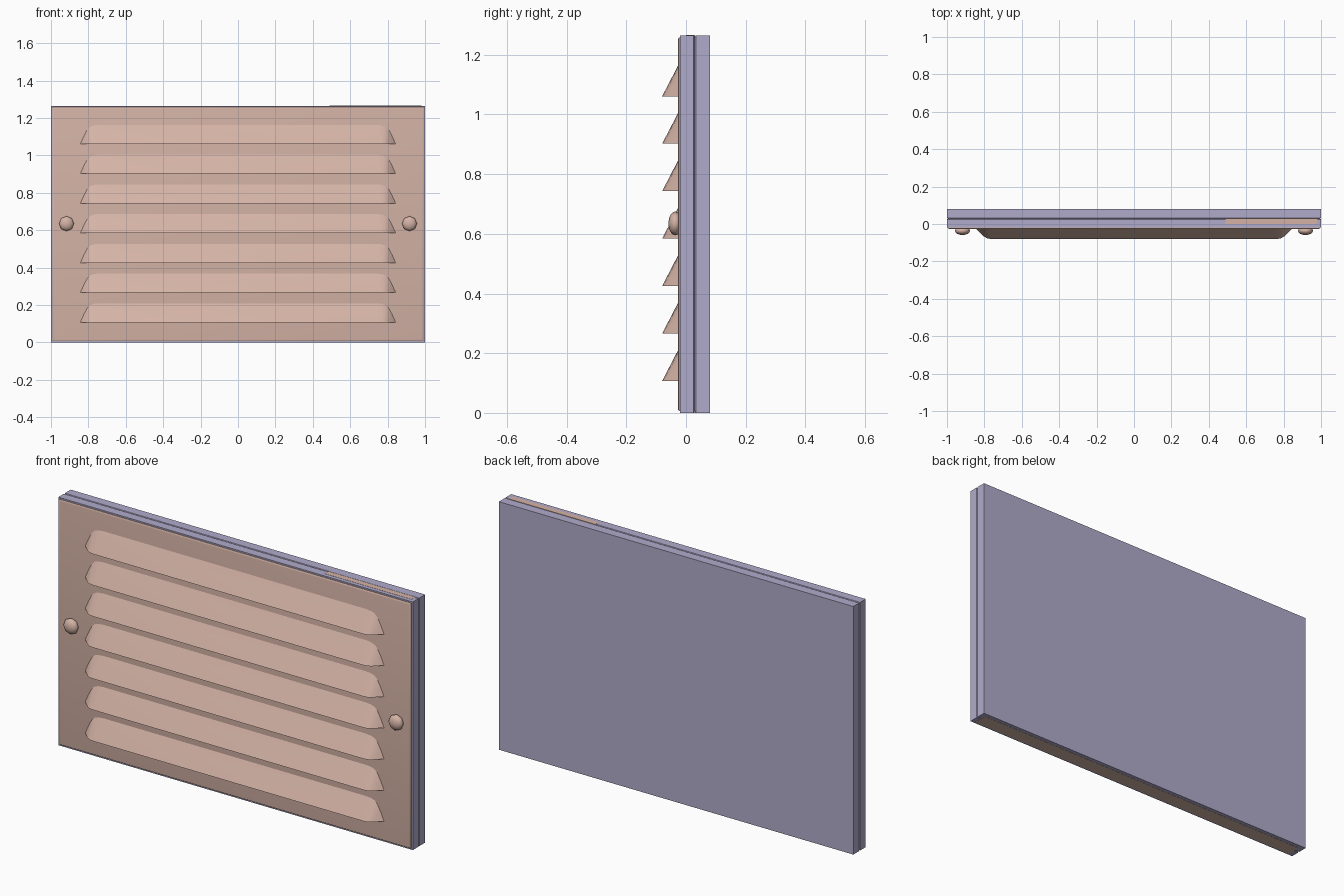
import bpy, bmesh, math
from mathutils import Matrix

if "Cube" in bpy.data.objects:
    bpy.data.objects.remove(bpy.data.objects["Cube"])

W, H = 1.0, 1.265
FRONT = -0.027


def material(name, col):
    m = bpy.data.materials.new(name)
    m.diffuse_color = (*col, 1)
    m.use_nodes = True
    m.node_tree.nodes["Principled BSDF"].inputs["Base Color"].default_value = m.diffuse_color
    return m


pink = material("dusty pink", (0.66, 0.45, 0.38))
lilac = material("greyish lilac", (0.44, 0.41, 0.60))


def finish(bm, name, mat, smooth=None):
    bmesh.ops.recalc_face_normals(bm, faces=bm.faces[:])
    me = bpy.data.meshes.new(name)
    bm.to_mesh(me)
    bm.free()
    me.materials.append(mat)
    ob = bpy.data.objects.new(name, me)
    bpy.context.collection.objects.link(ob)
    if smooth:
        bpy.ops.object.select_all(action='DESELECT')
        ob.select_set(True)
        bpy.context.view_layer.objects.active = ob
        bpy.ops.object.shade_smooth_by_angle(angle=math.radians(smooth))
    return ob


def rings(name, mat, sections, smooth=None):
    """Stack rectangular rings along y: (y, inset from the outer edge)."""
    bm = bmesh.new()
    loops = []
    for y, i in sections:
        loops.append([bm.verts.new(p) for p in (
            (-W + i, y, i), (W - i, y, i), (W - i, y, H - i), (-W + i, y, H - i))])
    for a, b in zip(loops, loops[1:]):
        for k in range(4):
            bm.faces.new((a[k], a[(k + 1) % 4], b[(k + 1) % 4], b[k]))
    bm.faces.new(loops[0])
    bm.faces.new(loops[-1])
    return finish(bm, name, mat, smooth)


def box(name, mat, x0, x1, y0, y1, z0, z1):
    bm = bmesh.new()
    bmesh.ops.create_cube(bm, size=1)
    bmesh.ops.scale(bm, vec=(x1 - x0, y1 - y0, z1 - z0), verts=bm.verts)
    bmesh.ops.translate(bm, vec=((x0 + x1) / 2, (y0 + y1) / 2, (z0 + z1) / 2), verts=bm.verts)
    return finish(bm, name, mat)


# Rear housing with a fine seam around its edge
rings("housing", lilac, [(-0.02, 0), (0.025, 0), (0.029, 0.006), (0.033, 0), (0.08, 0)])

# Front plate with softened rim
rings("front_plate", pink, [(-0.019, 0.007), (-0.023, 0.007), (-0.026, 0.010), (FRONT, 0.015)], 40)

# Plate flanges showing through the top and bottom of the housing
box("top_flange", pink, 0.49, 0.98, 0.0, 0.03, H - 0.01, H + 0.0008)
box("bottom_flange", pink, -0.975, 0.975, -0.012, 0.06, -0.0008, 0.01)


# Pressed louvres: sloped hoods with rounded ends
def louver(index):
    z0 = 0.107 + index * 0.159
    bm = bmesh.new()
    base_r = [(0.845, 0), (0.825, 0.045), (0.806, 0.08), (0.79, 0.096), (0.77, 0.103), (0.74, 0.106)]
    ridge_r = [(0.803, -0.066), (0.785, -0.077), (0.765, -0.08)]
    sides = []
    for s in (-1, 1):
        base = [bm.verts.new((s * x, FRONT + 0.002, z0 + z)) for x, z in base_r]
        ridge = [bm.verts.new((s * x, y, z0)) for x, y in ridge_r]
        # end cheek, rounded from the side into the slope
        bm.faces.new((base[0], base[1], ridge[0]))
        bm.faces.new((base[1], base[2], ridge[0]))
        bm.faces.new((base[2], base[3], ridge[1], ridge[0]))
        bm.faces.new((base[3], base[4], ridge[2], ridge[1]))
        bm.faces.new((base[4], base[5], ridge[2]))
        sides.append((base, ridge))
    (bl, rl), (br, rr) = sides
    bm.faces.new((bl[-1], br[-1], rr[-1], rl[-1]))
    bm.faces.new([bl[0]] + rl + rr[::-1] + [br[0]])
    return finish(bm, f"louver_{index + 1}", pink, 40)


for i in range(7):
    louver(i)

# Domed screws
for side, x in (("left", -0.917), ("right", 0.917)):
    bm = bmesh.new()
    bmesh.ops.create_uvsphere(bm, u_segments=8, v_segments=8, radius=1)
    bmesh.ops.rotate(bm, matrix=Matrix.Rotation(math.radians(90), 3, 'X'), verts=bm.verts)
    bmesh.ops.scale(bm, vec=(0.04, 0.023, 0.04), verts=bm.verts)
    bmesh.ops.translate(bm, vec=(x, -0.036, 0.635), verts=bm.verts)
    finish(bm, f"screw_{side}", pink, 60)
